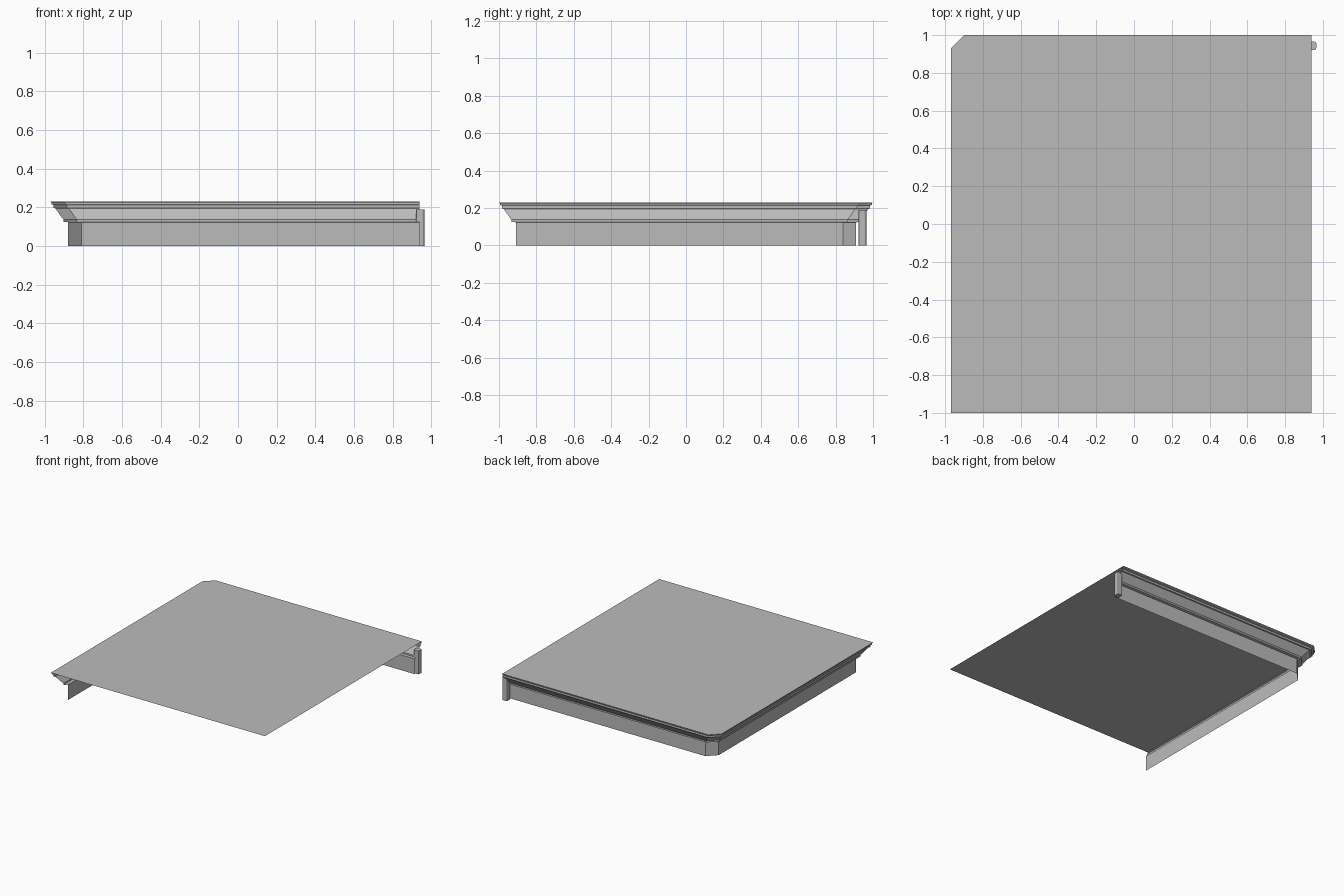
import bpy
import bmesh

cube = bpy.data.objects.get("Cube")
if cube:
    bpy.data.objects.remove(cube, do_unlink=True)

grey = bpy.data.materials.new("plain grey")
grey.use_nodes = True
colour = (0.5, 0.5, 0.5, 1)
grey.diffuse_color = colour
grey.node_tree.nodes["Principled BSDF"].inputs["Base Color"].default_value = colour


def add_object(name, bm):
    mesh = bpy.data.meshes.new(name)
    bm.to_mesh(mesh)
    bm.free()
    mesh.materials.append(grey)
    obj = bpy.data.objects.new(name, mesh)
    bpy.context.collection.objects.link(obj)
    return obj


TOP = 0.23
DEPTH = 0.09  # overhang of the top beyond the base wall

# Outer edge of the finished sides: x, y and the inward direction at each corner
edge = [(-0.97, -1, 1, 1), (-0.97, 0.93, 1, -1), (-0.9, 1, 1, -1), (0.94, 1, 0, -1)]


def sweep(name, profile):
    """Run a profile of (distance out from wall, height) along the edge."""
    bm = bmesh.new()
    rows = [[bm.verts.new((x + dx * (DEPTH - out), y + dy * (DEPTH - out), z))
             for out, z in profile] for x, y, dx, dy in edge]
    for a, b in zip(rows, rows[1:]):
        for i in range(len(profile) - 1):
            bm.faces.new((a[i], a[i + 1], b[i + 1], b[i]))
    return add_object(name, bm)


# Thin top sheet with one clipped corner
bm = bmesh.new()
outline = [(x, y) for x, y, _, _ in edge] + [(0.94, -1)]
bm.faces.new([bm.verts.new((x, y, TOP)) for x, y in reversed(outline)])
add_object("top_panel", bm)

# Base wall and the moulding between wall and top
sweep("base_wall", [(0, 0), (0, 0.123)])
sweep("edge_moulding", [(0, 0.123), (0.023, 0.125), (0.023, 0.138), (0.028, 0.142),
                        (0.065, 0.195), (0.075, 0.197), (0.075, 0.212),
                        (0.084, 0.216), (0.084, 0.224), (DEPTH, TOP)])

# Small corner post with softened edges
bm = bmesh.new()
bmesh.ops.create_cube(bm, size=1)
for v in bm.verts:
    v.co = (0.943 + v.co.x * 0.044, 0.943 + v.co.y * 0.044, 0.094 + v.co.z * 0.188)
uprights = [e for e in bm.edges if abs(e.verts[0].co.z - e.verts[1].co.z) > 0.1]
bmesh.ops.bevel(bm, geom=uprights, offset=0.01, segments=2, profile=0.5, affect="EDGES")
add_object("corner_post", bm)
